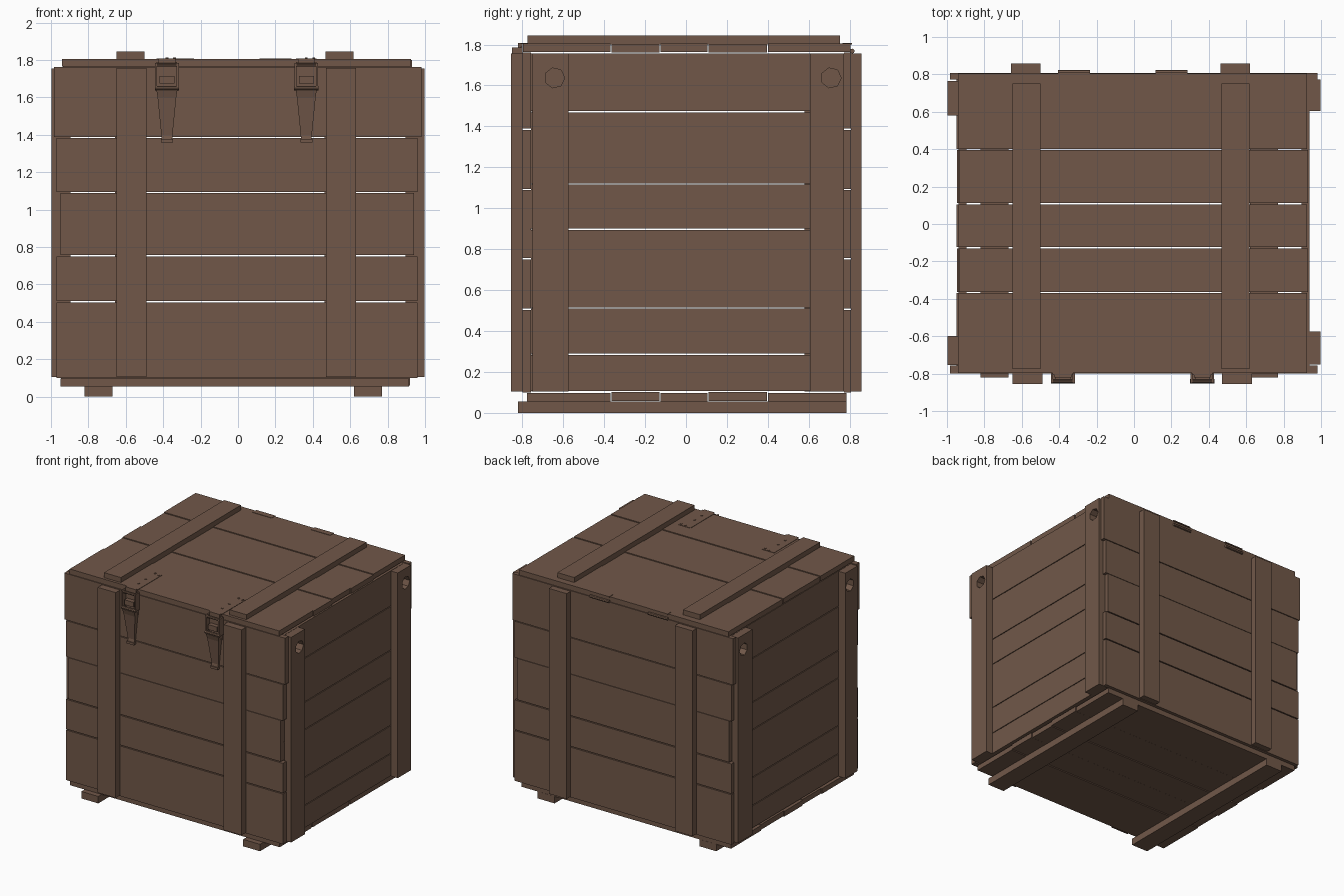
import bpy, bmesh, math
from mathutils import Matrix

if "Cube" in bpy.data.objects:
    bpy.data.objects.remove(bpy.data.objects["Cube"])

wood = bpy.data.materials.new("brown_wood")
wood.diffuse_color = (0.165, 0.097, 0.066, 1)
wood.use_nodes = True
wood.node_tree.nodes["Principled BSDF"].inputs["Base Color"].default_value = wood.diffuse_color


def finish(name, bm):
    bmesh.ops.recalc_face_normals(bm, faces=bm.faces)
    me = bpy.data.meshes.new(name)
    bm.to_mesh(me)
    bm.free()
    me.materials.append(wood)
    ob = bpy.data.objects.new(name, me)
    bpy.context.collection.objects.link(ob)
    return ob


def box(name, x0, x1, y0, y1, z0, z1):
    bm = bmesh.new()
    bmesh.ops.create_cube(bm, size=1)
    for v in bm.verts:
        v.co = (x1 if v.co.x > 0 else x0, y1 if v.co.y > 0 else y0, z1 if v.co.z > 0 else z0)
    return finish(name, bm)


def cyl(name, x, y, z, r, length, axis, sides):
    bm = bmesh.new()
    rot = {'X': Matrix.Rotation(math.pi / 2, 4, 'Y'), 'Y': Matrix.Rotation(math.pi / 2, 4, 'X'),
           'Z': Matrix.Identity(4)}[axis]
    bmesh.ops.create_cone(bm, cap_ends=True, segments=sides, radius1=r, radius2=r, depth=length,
                          matrix=Matrix.Translation((x, y, z)) @ rot)
    return finish(name, bm)


# Front and back planks, staggered ends
rows = [(0.10, 0.503, -0.97, 0.96), (0.511, 0.75, -0.97, 0.96), (0.758, 1.09, -0.95, 0.94),
        (1.093, 1.383, -0.97, 0.96), (1.389, 1.762, -0.985, 0.98)]
for z0, z1, x0, x1 in rows:
    box("front_plank", x0, x1, -0.80, -0.757, z0, z1)
    box("back_plank", x0, x1, 0.772, 0.807, z0, z1)

# Vertical battens on front and back
for x0 in (-0.65, 0.47):
    box("front_batten", x0, x0 + 0.16, -0.855, -0.80, 0.105, 1.757)
    box("back_batten", x0 - 0.008, x0 + 0.15, 0.807, 0.857, 0.105, 1.757)

# Side planks
cuts = [0.105, 0.287, 0.513, 0.897, 1.118, 1.472, 1.76]
for s in (-1, 1):
    for a, b in zip(cuts, cuts[1:]):
        x = sorted((s * 0.895, s * 0.937))
        box("side_plank", *x, -0.757, 0.772, a + 0.003, b - 0.003)

# Corner battens on the sides with rope holes
for s, ys in ((-1, ((-0.755, -0.60), (0.58, 0.765))), (1, ((-0.75, -0.575), (0.605, 0.772)))):
    for y0, y1 in ys:
        x = sorted((s * 0.937, s * 0.998))
        ob = box("side_batten", *x, y0, y1, 0.105, 1.755)
        hole = cyl("hole_cutter", s * 0.97, (y0 + y1) / 2 + 0.02, 1.637, 0.05, 0.2, 'X', 7)
        hole.hide_render = True
        m = ob.modifiers.new("hole", 'BOOLEAN')
        m.object, m.operation, m.solver = hole, 'DIFFERENCE', 'EXACT'
        bpy.context.view_layer.objects.active = ob
        bpy.ops.object.modifier_apply(modifier=m.name)
        bpy.data.objects.remove(hole)

# Lid and floor planks
ly = [-0.80, -0.367, -0.127, 0.108, 0.398, 0.807]
for i, (a, b) in enumerate(zip(ly, ly[1:])):
    d = 0.004 * (i % 2)
    box("lid_plank", -0.94 + d, 0.925 + d, a + 0.003, b - 0.003, 1.764 - d, 1.805 - d)
    box("floor_plank", -0.95 + d, 0.915 + d, max(a, -0.78) + 0.003, min(b, 0.787) - 0.003,
        0.055 + d, 0.097 + d)

# Lid battens and floor runners
for x0 in (-0.65, 0.468):
    box("lid_batten", x0, x0 + 0.15, -0.775, 0.752, 1.80, 1.845)
for x0 in (-0.82, 0.62):
    box("floor_runner", x0, x0 + 0.15, -0.82, 0.785, 0.0, 0.056)


def tapered_lever(cx):
    # Tapering latch lever: y, z, half width at each station
    st = [(-0.852, 1.64, 0.056), (-0.84, 1.60, 0.05), (-0.815, 1.40, 0.03), (-0.822, 1.365, 0.027)]
    bm = bmesh.new()
    rings = [[bm.verts.new((cx + sx * w, yy, z)) for sx, yy in
              ((-1, y), (1, y), (1, -0.80), (-1, -0.80))] for y, z, w in st]
    for a, b in zip(rings, rings[1:]):
        for i in range(4):
            bm.faces.new((a[i], a[(i + 1) % 4], b[(i + 1) % 4], b[i]))
    bm.faces.new(rings[0])
    bm.faces.new(rings[-1])
    finish("latch_lever", bm)


# Latches
for cx in (-0.38, 0.365):
    tapered_lever(cx)
    box("latch_plate", cx - 0.055, cx + 0.055, -0.808, -0.80, 1.60, 1.79)
    box("latch_top_plate", cx - 0.055, cx + 0.055, -0.808, -0.50, 1.803, 1.808)
    box("latch_lip", cx - 0.045, cx + 0.045, -0.82, -0.80, 1.77, 1.808)
    for s in (-1, 1):
        x = sorted((cx + s * 0.052, cx + s * 0.064))
        box("latch_side_arm", *x, -0.85, -0.80, 1.645, 1.785)
    cyl("latch_hook_bar", cx, -0.838, 1.775, 0.01, 0.12, 'X', 8)
    cyl("latch_pivot", cx, -0.842, 1.65, 0.012, 0.13, 'X', 8)
    box("latch_hook", cx - 0.04, cx + 0.04, -0.845, -0.81, 1.675, 1.715)
    box("latch_tip", cx - 0.032, cx + 0.032, -0.828, -0.80, 1.36, 1.378)
    for dx, y in ((0, -0.51), (0, -0.63), (0, -0.72), (0.04, -0.52)):
        cyl("latch_rivet", cx + dx, y, 1.809, 0.009, 0.006, 'Z', 6)

# Back hinges
for cx in (-0.32, 0.20):
    cyl("hinge_knuckle", cx, 0.812, 1.768, 0.012, 0.17, 'X', 8)
    box("hinge_leaf", cx - 0.085, cx + 0.085, 0.765, 0.812, 1.80, 1.808)
